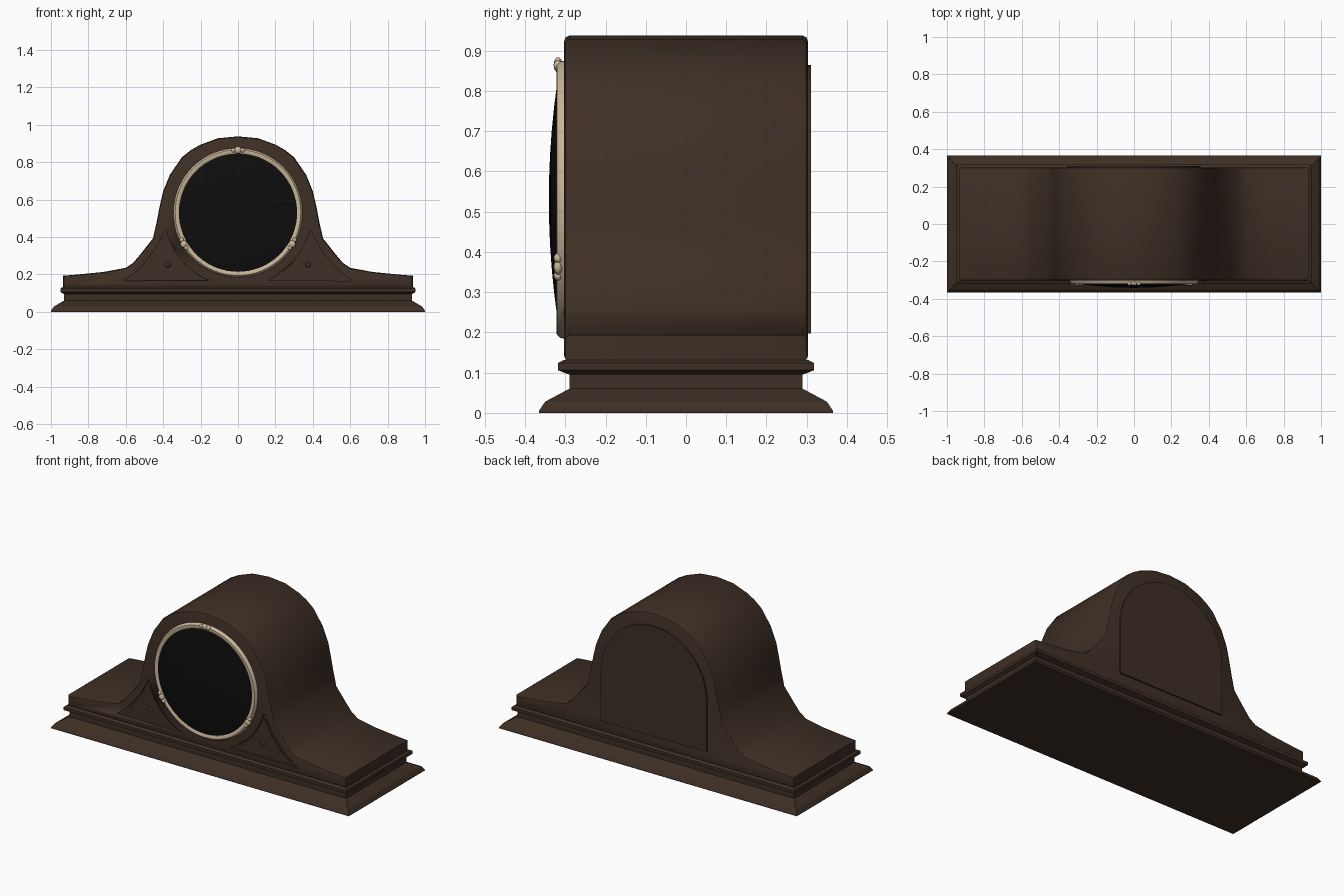
import bpy, bmesh, math
from mathutils import Vector

if "Cube" in bpy.data.objects:
    bpy.data.objects.remove(bpy.data.objects["Cube"])


def material(name, rgb):
    m = bpy.data.materials.new(name)
    m.diffuse_color = (*rgb, 1)
    m.use_nodes = True
    m.node_tree.nodes["Principled BSDF"].inputs["Base Color"].default_value = m.diffuse_color
    return m


WOOD = material("dark_wood", (0.047, 0.028, 0.018))
CREAM = material("pale_brass", (0.60, 0.47, 0.32))
BLACK = material("black_dial", (0.004, 0.004, 0.004))
DIAL_Z = 0.53


def finish(name, bm, mat, angle=35):
    bmesh.ops.recalc_face_normals(bm, faces=bm.faces)
    me = bpy.data.meshes.new(name)
    bm.to_mesh(me)
    bm.free()
    me.materials.append(mat)
    ob = bpy.data.objects.new(name, me)
    bpy.context.collection.objects.link(ob)
    bpy.ops.object.select_all(action='DESELECT')
    ob.select_set(True)
    bpy.context.view_layer.objects.active = ob
    bpy.ops.object.shade_smooth_by_angle(angle=math.radians(angle))
    return ob


def prism(name, pts, y0, y1, mat, bevel=0.0):
    """Extrude an (x, z) outline from y0 to y1, with rims optionally bevelled."""
    bm = bmesh.new()
    rows = [[bm.verts.new((x, y, z)) for x, z in pts] for y in (y0, y1)]
    caps = [bm.faces.new(r) for r in rows]
    n = len(pts)
    for i in range(n):
        j = (i + 1) % n
        bm.faces.new((rows[0][i], rows[0][j], rows[1][j], rows[1][i]))
    bmesh.ops.recalc_face_normals(bm, faces=bm.faces)
    if bevel:
        rim = list({e for f in caps for e in f.edges})
        bmesh.ops.bevel(bm, geom=rim, offset=bevel, segments=2,
                        profile=0.5, affect='EDGES', clamp_overlap=True)
    return finish(name, bm, mat)


def lathe(name, profile, mat, steps=64, closed=False):
    """Spin (radius, y) points about the dial axis."""
    bm = bmesh.new()
    rings = []
    for r, y in profile:
        rings.append([bm.verts.new((r * math.cos(2 * math.pi * k / steps), y,
                                    DIAL_Z + r * math.sin(2 * math.pi * k / steps)))
                      for k in range(steps)])
    pairs = list(zip(rings, rings[1:]))
    if closed:
        pairs.append((rings[-1], rings[0]))
    for a, b in pairs:
        for k in range(steps):
            l = (k + 1) % steps
            bm.faces.new((a[k], a[l], b[l], b[k]))
    if not closed:
        bm.faces.new(rings[0])
        bm.faces.new(rings[-1])
    return finish(name, bm, mat)


def ball(name, loc, scale, mat):
    bm = bmesh.new()
    bmesh.ops.create_uvsphere(bm, u_segments=12, v_segments=8, radius=1)
    for v in bm.verts:
        v.co = Vector([c * s + o for c, s, o in zip(v.co, scale, loc)])
    return finish(name, bm, mat, 60)


# Stepped plinth with flared foot and projecting moulding
bm = bmesh.new()
prev = None
for hx, hy, z in [(1, .365, 0), (1, .365, .006), (.985, .35, .028), (.93, .29, .06),
                  (.93, .29, .095), (.95, .318, .106), (.95, .318, .124),
                  (.937, .303, .132)]:
    ring = [bm.verts.new((sx * hx, sy * hy, z))
            for sx, sy in ((-1, -1), (1, -1), (1, 1), (-1, 1))]
    if prev:
        for i in range(4):
            j = (i + 1) % 4
            bm.faces.new((prev[i], prev[j], ring[j], ring[i]))
    else:
        bm.faces.new(ring)
    prev = ring
bm.faces.new(prev)
finish("plinth", bm, WOOD, 20)

# Humped case
half = [(.935, .128), (.935, .193), (.85, .20), (.72, .213), (.60, .235), (.56, .262),
        (.524, .305), (.455, .392), (.437, .47), (.417, .572), (.40, .645), (.364, .733),
        (.30, .826), (.25, .866), (.20, .894), (.107, .928)]
outline = half + [(0, .938)] + [(-x, z) for x, z in reversed(half)]
case = prism("case", outline, -.303, .303, WOOD, .014)

# Sunken three-sided panels beside the dial
for side, label in ((-1, "left"), (1, "right")):
    arc = []
    for k in range(11):
        a = math.radians(193 + 54 * k / 10)
        arc.append((.395 * math.cos(a), DIAL_Z + .395 * math.sin(a)))
    tri = arc + [(-.61, .166), (-.52, .235), (-.445, .33)]
    cx, cz = -.385, .245
    tri_s = [(-side * x * -1 if side < 0 else -x, z) for x, z in tri]
    tri_s = [(abs(x) * side, z) for x, z in tri_s]
    cutter = prism(label + "_panel_cutter", tri_s, -.35, -.290, WOOD)
    cutter.hide_render = True
    mod = case.modifiers.new("panel", 'BOOLEAN')
    mod.object = cutter
    mod.solver = 'EXACT'
    bpy.context.view_layer.objects.active = case
    bpy.ops.object.modifier_apply(modifier=mod.name)
    bpy.data.objects.remove(cutter)
    inner = [(side * abs(cx + (x - cx) * .8), cz + (z - cz) * .8) for x, z in tri]
    prism(label + "_panel", inner, -.296, -.285, WOOD)
    ball(label + "_panel_boss", (side * .375, -.297, .25), (.014, .008, .014), WOOD)

# Arched back door
door = [(.355, .197)]
for k in range(25):
    a = math.pi * k / 24
    door.append((.355 * math.cos(a), .51 + .355 * math.sin(a)))
door.append((-.355, .197))
prism("back_door", door, .29, .311, WOOD)

# Bezel, domed dial and three bezel ornaments
lathe("bezel", [(.346, -.298), (.344, -.312), (.336, -.321), (.326, -.322),
                (.316, -.317), (.312, -.298)], CREAM, closed=True)
dome = [(.318, -.300)]
for r in (.318, .28, .23, .17, .11, .05, .01):
    dome.append((r, -.341 + .025 * (r / .318) ** 2))
lathe("dial", dome, BLACK)
for deg in (90, 210, 330):
    a = math.radians(deg)
    for off, size in ((0, .019), (-.075, .012), (.075, .012)):
        ball("bezel_ornament", (.335 * math.cos(a + off), -.318,
                                DIAL_Z + .335 * math.sin(a + off)),
             (size, .011, size), CREAM)
